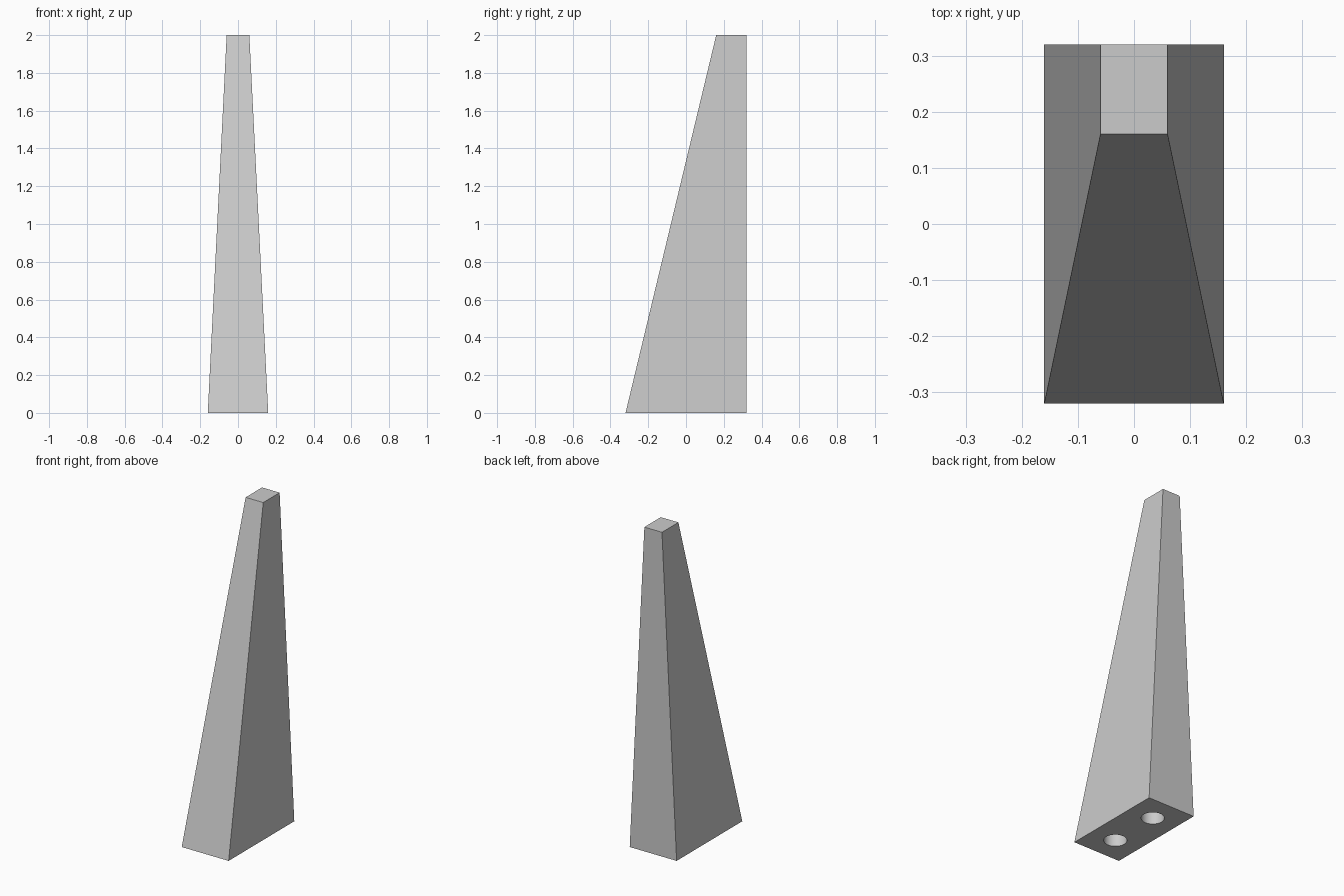
import bpy
import bmesh

default_cube = bpy.data.objects.get("Cube")
if default_cube:
    bpy.data.objects.remove(default_cube, do_unlink=True)

HEIGHT = 2.0
HOLE_RADIUS = 0.064
HOLE_DEPTH = 0.3

# Single grey material
grey = bpy.data.materials.new("light_grey")
grey.use_nodes = True
colour = (0.6, 0.6, 0.6, 1)
grey.diffuse_color = colour
grey.node_tree.nodes["Principled BSDF"].inputs["Base Color"].default_value = colour


def make_object(name, bm):
    bmesh.ops.recalc_face_normals(bm, faces=bm.faces)
    mesh = bpy.data.meshes.new(name)
    bm.to_mesh(mesh)
    bm.free()
    mesh.materials.append(grey)
    obj = bpy.data.objects.new(name, mesh)
    bpy.context.collection.objects.link(obj)
    return obj


# Tapered leg: upright back, sloping front and sides
bm = bmesh.new()
base = [bm.verts.new((x, y, 0)) for x, y in
        ((-0.16, -0.32), (0.16, -0.32), (0.16, 0.32), (-0.16, 0.32))]
bottom = bm.faces.new(base)
top = bmesh.ops.extrude_face_region(bm, geom=[bottom], use_keep_orig=True)
for v in top["geom"]:
    if isinstance(v, bmesh.types.BMVert):
        v.co.x = 0.06 if v.co.x > 0 else -0.06
        v.co.y = 0.32 if v.co.y > 0 else 0.16
        v.co.z = HEIGHT
leg = make_object("tapered_leg", bm)

# Two blind dowel holes in the underside
cutters = []
for side in (-1, 1):
    bm = bmesh.new()
    bmesh.ops.create_cone(bm, cap_ends=True, segments=48, radius1=HOLE_RADIUS,
                          radius2=HOLE_RADIUS, depth=2 * HOLE_DEPTH)
    cutter = make_object("dowel_hole_cutter", bm)
    cutter.location.y = side * 0.16
    cutter.hide_render = True
    cutters.append(cutter)
    cut = leg.modifiers.new("dowel_hole", 'BOOLEAN')
    cut.operation = 'DIFFERENCE'
    cut.solver = 'EXACT'
    cut.object = cutter

# Apply the cuts and drop the cutters
bpy.ops.object.select_all(action='DESELECT')
leg.select_set(True)
bpy.context.view_layer.objects.active = leg
for modifier in list(leg.modifiers):
    bpy.ops.object.modifier_apply(modifier=modifier.name)
for cutter in cutters:
    bpy.data.objects.remove(cutter, do_unlink=True)

# Round hole walls, crisp outer edges
bpy.ops.object.shade_smooth_by_angle()
